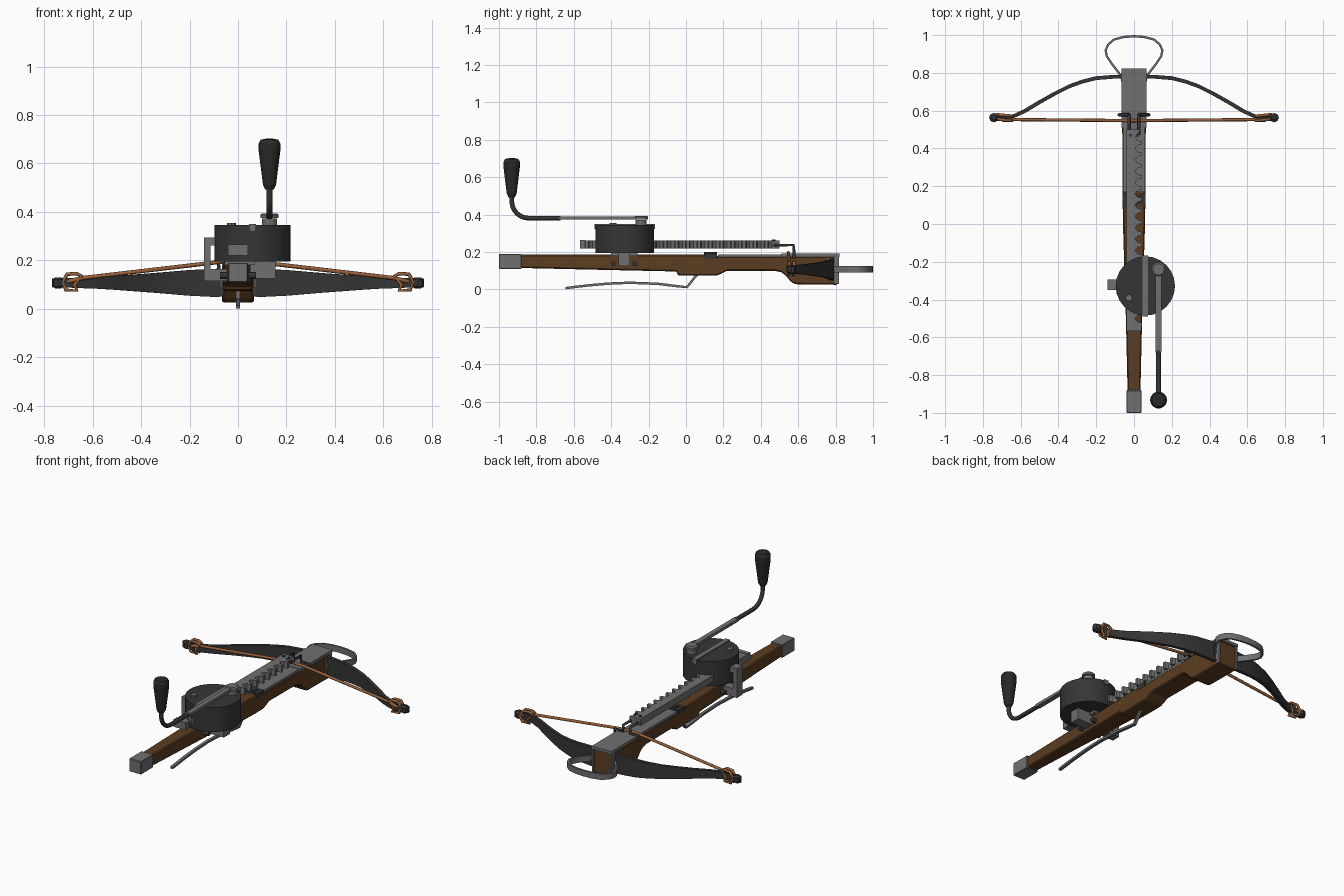
import bpy, bmesh, math
from mathutils import Vector

if "Cube" in bpy.data.objects:
    bpy.data.objects.remove(bpy.data.objects["Cube"])


def mat(name, c):
    m = bpy.data.materials.new(name)
    m.diffuse_color = (*c, 1)
    m.use_nodes = True
    m.node_tree.nodes["Principled BSDF"].inputs["Base Color"].default_value = m.diffuse_color
    return m


STEEL = mat("steel", (0.16, 0.16, 0.16))
DARK = mat("dark_iron", (0.036, 0.036, 0.037))
GRIP = mat("black_grip", (0.022, 0.022, 0.022))
WOOD = mat("walnut_wood", (0.105, 0.046, 0.015))
CORD = mat("tan_cord", (0.31, 0.12, 0.045))


def finish(name, bm, m, bevel=0, smooth=None):
    bmesh.ops.recalc_face_normals(bm, faces=bm.faces)
    me = bpy.data.meshes.new(name)
    bm.to_mesh(me)
    bm.free()
    me.materials.append(m)
    ob = bpy.data.objects.new(name, me)
    bpy.context.collection.objects.link(ob)
    if bevel:
        b = ob.modifiers.new("bevel", 'BEVEL')
        b.width, b.segments, b.limit_method = bevel, 1, 'ANGLE'
    if smooth:
        bpy.ops.object.select_all(action='DESELECT')
        ob.select_set(True)
        bpy.context.view_layer.objects.active = ob
        bpy.ops.object.shade_smooth_by_angle(angle=math.radians(smooth))
    return ob


def loft(name, rings, m, bevel=0, smooth=None):
    bm = bmesh.new()
    vs = [[bm.verts.new(p) for p in r] for r in rings]
    n = len(vs[0])
    for a, b in zip(vs, vs[1:]):
        for i in range(n):
            bm.faces.new((a[i], a[(i + 1) % n], b[(i + 1) % n], b[i]))
    bm.faces.new(vs[0])
    bm.faces.new(vs[-1])
    return finish(name, bm, m, bevel, smooth)


def box(name, x0, x1, y0, y1, z0, z1, m, bevel=0):
    rings = [[(x0, y, z0), (x1, y, z0), (x1, y, z1), (x0, y, z1)] for y in (y0, y1)]
    return loft(name, rings, m, bevel)


def lathe(name, x, y, prof, m, n=16, smooth=None):
    rings = [[(x + r * math.cos(2 * math.pi * i / n), y + r * math.sin(2 * math.pi * i / n), z)
              for i in range(n)] for r, z in prof]
    return loft(name, rings, m, 0, smooth)


def ribbon(name, pts, thick, halves, axis, m, offset=0, smooth=None):
    """Flat bar along pts; halves = half width along axis at each point."""
    ax, rings = Vector(axis), []
    P = [Vector(p) for p in pts]
    for i, p in enumerate(P):
        t = (P[min(i + 1, len(P) - 1)] - P[max(i - 1, 0)]).normalized()
        n = ax.cross(t) * thick / 2
        h = ax * halves[i]
        rings.append([p - n - h, p + n - h, p + n + h, p - n + h])
    return loft(name, rings, m, 0, smooth)


def tube(name, pts, r, m, closed=False, res=2):
    cu = bpy.data.curves.new(name, 'CURVE')
    cu.dimensions = '3D'
    cu.bevel_depth, cu.bevel_resolution, cu.use_fill_caps = r, res, True
    s = cu.splines.new('POLY')
    s.points.add(len(pts) - 1)
    for q, p in zip(s.points, pts):
        q.co = (*p, 1)
    s.use_cyclic_u = closed
    tmp = bpy.data.objects.new(name + "_tmp", cu)
    bpy.context.collection.objects.link(tmp)
    bpy.context.view_layer.update()
    me = bpy.data.meshes.new_from_object(tmp.evaluated_get(bpy.context.evaluated_depsgraph_get()))
    bpy.data.objects.remove(tmp)
    me.materials.clear()
    me.materials.append(m)
    ob = bpy.data.objects.new(name, me)
    bpy.context.collection.objects.link(ob)
    return ob


# wooden stock: stations of (y, bottom z, top z, half width)
st = [(-0.89, .115, .186, .034), (-0.5, .106, .186, .043), (-0.05, .096, .186, .057),
      (-0.045, .075, .186, .057), (0.1, .074, .186, .06), (.165, .075, .178, .06),
      (.19, .085, .176, .06), (.22, .1, .176, .06), (.47, .1, .176, .062), (.51, .092, .176, .063),
      (.535, .072, .176, .063), (.56, .042, .176, .063), (.58, .03, .176, .064),
      (.6, .027, .176, .064), (.81, .025, .176, .064)]
loft("stock", [[(-w, y, a), (w, y, a), (w, y, b), (-w, y, b)] for y, a, b, w in st], WOOD, .006)
box("butt_cap", -.04, .04, -1, -.88, .11, .19, STEEL, .003)

# metal top plates, front straps and string nut
box("rear_rail", -.058, .058, .17, .52, .174, .188, STEEL)
box("front_plate", -.067, .067, .51, .822, .174, .191, STEEL)
for s in (-1, 1):
    a, b = sorted((s * .056, s * .067))
    box("front_strap", a, b, .795, .818, .03, .18, STEEL)
    a, b = sorted((s * .06, s * .07))
    box("limb_seat", a, b, .755, .797, .055, .165, STEEL)
    a, b = sorted((s * .035, s * .062))
    box("nut_cheek", a, b, .1, .165, .165, .193, DARK)
lathe("string_nut", 0, .13, [(.035, .17), (.035, .2)], DARK, 12)

# bow limbs, mirrored: (x, y, half height)
limb = [(.0, .78, .055), (.1, .78, .058), (.2, .772, .053), (.27, .755, .047), (.34, .73, .041),
        (.42, .69, .035), (.5, .645, .029), (.58, .597, .024), (.64, .57, .022), (.69, .56, .02),
        (.73, .56, .02), (.765, .566, .018)]
for s in (-1, 1):
    ribbon("bow_limb", [(s * x, y, .107) for x, y, h in limb], .02, [h for *_, h in limb],
           (0, 0, 1), DARK, smooth=30)
    k = lathe("limb_tip", s * .742, .563, [(.012, .084), (.025, .093), (.025, .121), (.012, .13)], DARK, 8)
    # bowstring half and its end loops
    tube("bowstring", [(0, .547, .196), (s * .07, .548, .194), (s * .66, .553, .125)], .0085, CORD)
    for y in (.547, .572):
        tube("string_loop", [(s * x, y + (x - .65) * .1, z) for x, z in
             ((.645, .135), (.665, .145), (.705, .143), (.725, .11), (.71, .077), (.665, .075), (.675, .1))],
             .008, CORD, True)
    tube("string_end", [(s * .64, .55, .128), (s * .69, .548, .115), (s * .72, .572, .11)], .009, CORD)
    # claw hooks on the rack
    tube("claw_hook", [(s * .025, .47, .237), (s * .025, .575, .237), (s * .025, .578, .2),
                       (s * .08, .578, .2), (s * .08, .578, .165)], .0085, DARK, res=1)

# foot stirrup
half = [(.066, .77), (.08, .8), (.115, .845), (.145, .89), (.15, .92), (.137, .95), (.105, .977), (.055, .99)]
loop = [(x, y, .108) for x, y in half] + [(0, .994, .108)] + [(-x, y, .108) for x, y in half[::-1]]
ribbon("stirrup", loop, .012, [.018] * len(loop), (0, 0, 1), STEEL, smooth=40)

# toothed rack: outline with scalloped right edge, extruded up
out = [(-.04, .5), (-.04, -.565), (.0, -.565)]
pitch = .06
for i in range(17):
    y = -.53 + i * pitch
    out += [(.042, y - .008), (.042, y + .008)]
    out += [(.04 - .034 * math.sin(a), y + .03 - .022 * math.cos(a)) for a in
            (math.pi * .2, math.pi * .5, math.pi * .8)]
out += [(.035, .5)]
loft("rack", [[(x, y, z) for x, y in out] for z in (.22, .262)], STEEL)
box("rack_end", -.041, .041, -.567, -.54, .219, .265, STEEL)
for s in (-1, 1):
    lathe("rack_rivet", s * .018, .47, [(.009, .26), (.009, .266)], DARK, 8)

# gear housing with strap and bolts
lathe("gear_housing", .06, -.328, [(.157, .195), (.157, .345)], DARK, 24, 30)
box("housing_strap", .045, .075, -.488, -.168, .335, .35, STEEL)
for y0, y1 in ((-.49, -.48), (-.176, -.166)):
    box("strap_end", .045, .075, y0, y1, .322, .35, STEEL)
lathe("housing_bolt", -.027, -.39, [(.018, .34), (.018, .355)], STEEL, 8)

# clamp brackets and stock loops
box("right_bracket", .05, .155, -.36, -.3, .125, .198, STEEL)
box("left_foot", -.14, -.04, -.35, -.295, .115, .165, STEEL)
box("left_post", -.14, -.113, -.35, -.295, .115, .295, STEEL)
box("left_post_top", -.14, -.09, -.35, -.295, .262, .295, STEEL)
box("housing_saddle", -.055, .07, -.4, -.26, .18, .2, STEEL)
for y in (-.388, -.275):
    tube("clamp_pin", [(-.075, y, .137), (.075, y, .137)], .014, DARK)

# crank
lathe("crank_boss", .13, -.24, [(.03, .34), (.03, .372)], STEEL, 12)
lathe("crank_cap", .13, -.24, [(.038, .374), (.038, .388), (.03, .394)], STEEL, 12)
box("crank_arm", .115, .145, -.68, -.215, .373, .39, STEEL)
bend = [(.13, -.67, .381), (.13, -.84, .381)]
bend += [(.13, -.84 - .092 * math.sin(a), .473 - .092 * math.cos(a))
         for a in [math.pi / 2 * i / 6 for i in range(1, 7)]]
tube("crank_rod", bend + [(.13, -.932, .52)], .0125, DARK)
lathe("crank_grip", .13, -.932, [(.017, .492), (.027, .512), (.045, .655), (.045, .682), (.036, .698), (.015, .702)],
      GRIP, 14)

# trigger lever
lev = [(.1, .1), (.055, .075), (.005, .012), (-.05, .018), (-.15, .03), (-.3, .036), (-.42, .031), (-.53, .021), (-.645, .007)]
ribbon("trigger_lever", [(0, y, z) for y, z in lev], .013, [.009] * len(lev), (1, 0, 0), STEEL)
